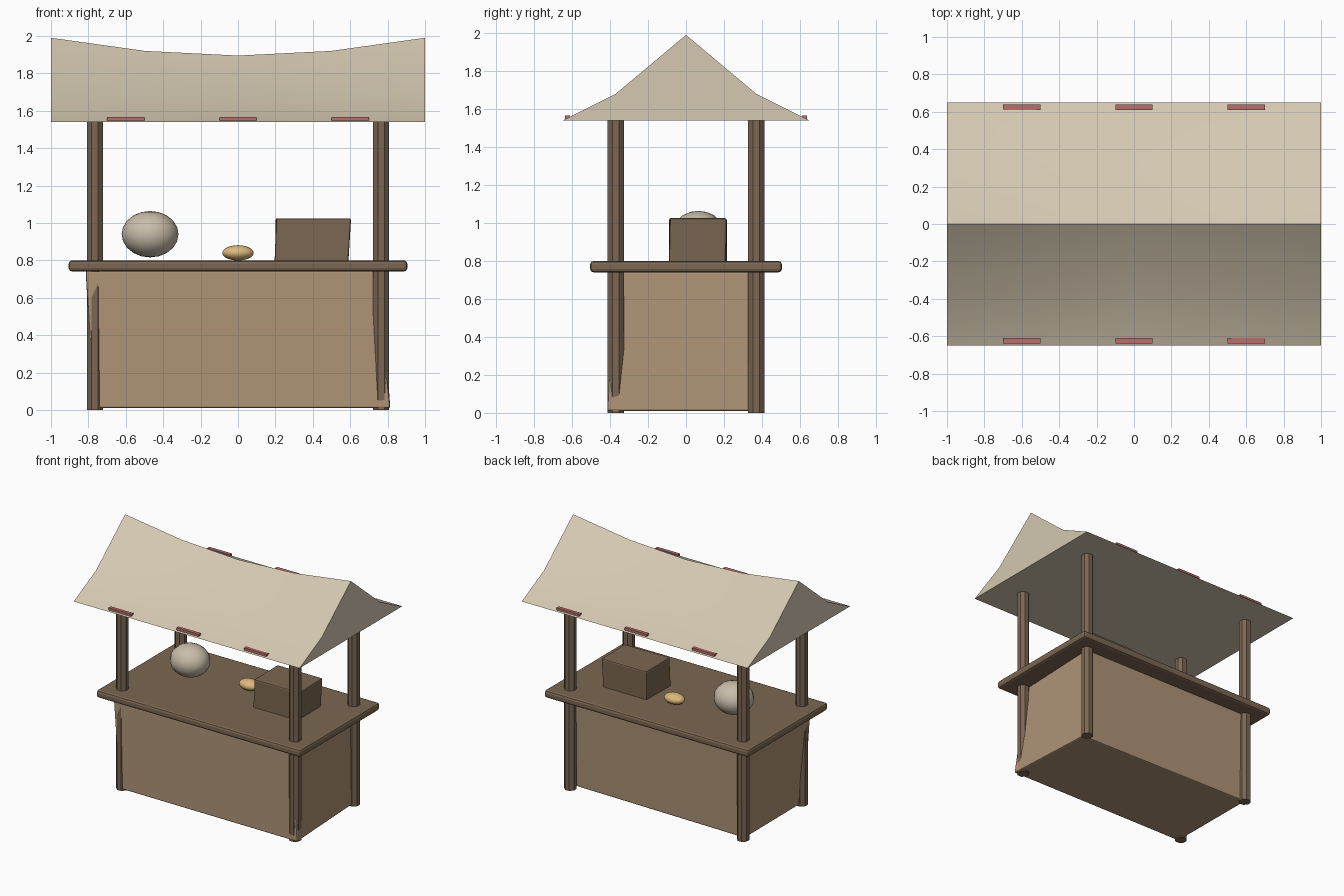
import bpy, bmesh
from math import pi

if "Cube" in bpy.data.objects:
    bpy.data.objects.remove(bpy.data.objects["Cube"])


def material(name, rgb):
    m = bpy.data.materials.new(name)
    m.diffuse_color = (*rgb, 1)
    m.use_nodes = True
    m.node_tree.nodes["Principled BSDF"].inputs["Base Color"].default_value = m.diffuse_color
    return m


PANEL = material("panel_wood", (0.42, 0.29, 0.18))
WOOD = material("dark_wood", (0.20, 0.135, 0.085))
CLOTH = material("canvas", (0.66, 0.58, 0.44))
RED = material("red_trim", (0.48, 0.16, 0.15))
CREAM = material("cream", (0.58, 0.51, 0.40))
GOLD = material("golden", (0.72, 0.48, 0.20))


def add_mesh(name, verts, faces, mat, bevel=0.0):
    me = bpy.data.meshes.new(name)
    me.from_pydata(verts, [], faces)
    bm = bmesh.new()
    bm.from_mesh(me)
    bmesh.ops.recalc_face_normals(bm, faces=bm.faces)
    bm.to_mesh(me)
    bm.free()
    ob = bpy.data.objects.new(name, me)
    bpy.context.collection.objects.link(ob)
    me.materials.append(mat)
    if bevel:
        b = ob.modifiers.new("soft_edges", 'BEVEL')
        b.width, b.segments = bevel, 2
    return ob


def hexa(name, bottom, top, z0, z1, mat, bevel=0.0):
    """Box from four bottom and four top corners (front left, then round)."""
    verts = [(x, y, z0) for x, y in bottom] + [(x, y, z1) for x, y in top]
    faces = [(0, 1, 2, 3), (4, 5, 6, 7)]
    faces += [(i, (i + 1) % 4, (i + 1) % 4 + 4, i + 4) for i in range(4)]
    return add_mesh(name, verts, faces, mat, bevel)


def box(name, x0, x1, y0, y1, z0, z1, mat, bevel=0.0):
    c = [(x0, y0), (x1, y0), (x1, y1), (x0, y1)]
    return hexa(name, c, c, z0, z1, mat, bevel)


def ball(name, loc, radii, mat):
    bpy.ops.mesh.primitive_uv_sphere_add(segments=16, ring_count=10, location=loc)
    ob = bpy.context.object
    ob.name, ob.scale = name, radii
    ob.data.materials.append(mat)
    bpy.ops.object.shade_smooth()


# Crooked counter body, leaving the posts partly exposed at the corners
hexa("counter_body",
     [(-0.77, -0.405), (0.815, -0.415), (0.775, 0.335), (-0.775, 0.365)],
     [(-0.815, -0.415), (0.735, -0.375), (0.765, 0.365), (-0.77, 0.375)],
     0.01, 0.745, PANEL, 0.01)

# Counter top slab
box("counter_top", -0.905, 0.905, -0.505, 0.505, 0.74, 0.80, WOOD, 0.018)

# Four octagonal posts
for sx, side in ((-1, "left"), (1, "right")):
    for sy, end in ((-1, "front"), (1, "back")):
        bpy.ops.mesh.primitive_cylinder_add(
            vertices=8, radius=0.046, depth=1.56,
            location=(sx * 0.765, sy * 0.37, 0.78), rotation=(0, 0, pi / 8))
        post = bpy.context.object
        post.name = f"{end}_{side}_post"
        post.data.materials.append(WOOD)

# Sagging canvas roof: closed cross-section lofted along x
stations = [(-1, 0), (-0.5, 0.07), (0, 0.095), (0.5, 0.07), (1, 0)]
profile = [(-0.65, 1.54, 0), (-0.37, 1.68, 0.4), (0, 1.99, 1),
           (0.37, 1.68, 0.4), (0.65, 1.54, 0)]
n = len(profile)
verts = [(x, y, z - drop * w) for x, drop in stations for y, z, w in profile]
faces = [(s * n + i, s * n + (i + 1) % n, (s + 1) * n + (i + 1) % n, (s + 1) * n + i)
         for s in range(len(stations) - 1) for i in range(n)]
faces += [tuple(range(n)), tuple(range(len(verts) - n, len(verts)))]
roof = add_mesh("canvas_roof", verts, faces, CLOTH)
bpy.ops.object.select_all(action='DESELECT')
bpy.context.view_layer.objects.active = roof
roof.select_set(True)
bpy.ops.object.shade_smooth_by_angle(angle=0.5)

# Red strips along both eaves
for sy, end in ((-1, "front"), (1, "back")):
    for i, x in enumerate((-0.6, 0, 0.6)):
        y0, y1 = sorted((sy * 0.61, sy * 0.638))
        box(f"{end}_eave_strip_{i + 1}", x - 0.1, x + 0.1, y0, y1, 1.547, 1.566, RED)

# Goods on the counter
ball("large_round_goods", (-0.47, 0.065, 0.94), (0.152, 0.14, 0.124), CREAM)
ball("small_loaf", (0, 0.145, 0.84), (0.084, 0.06, 0.041), GOLD)
hexa("goods_crate",
     [(0.195, -0.09), (0.59, -0.09), (0.59, 0.21), (0.2, 0.215)],
     [(0.205, -0.09), (0.605, -0.085), (0.6, 0.215), (0.2, 0.215)],
     0.79, 1.025, WOOD, 0.01)
